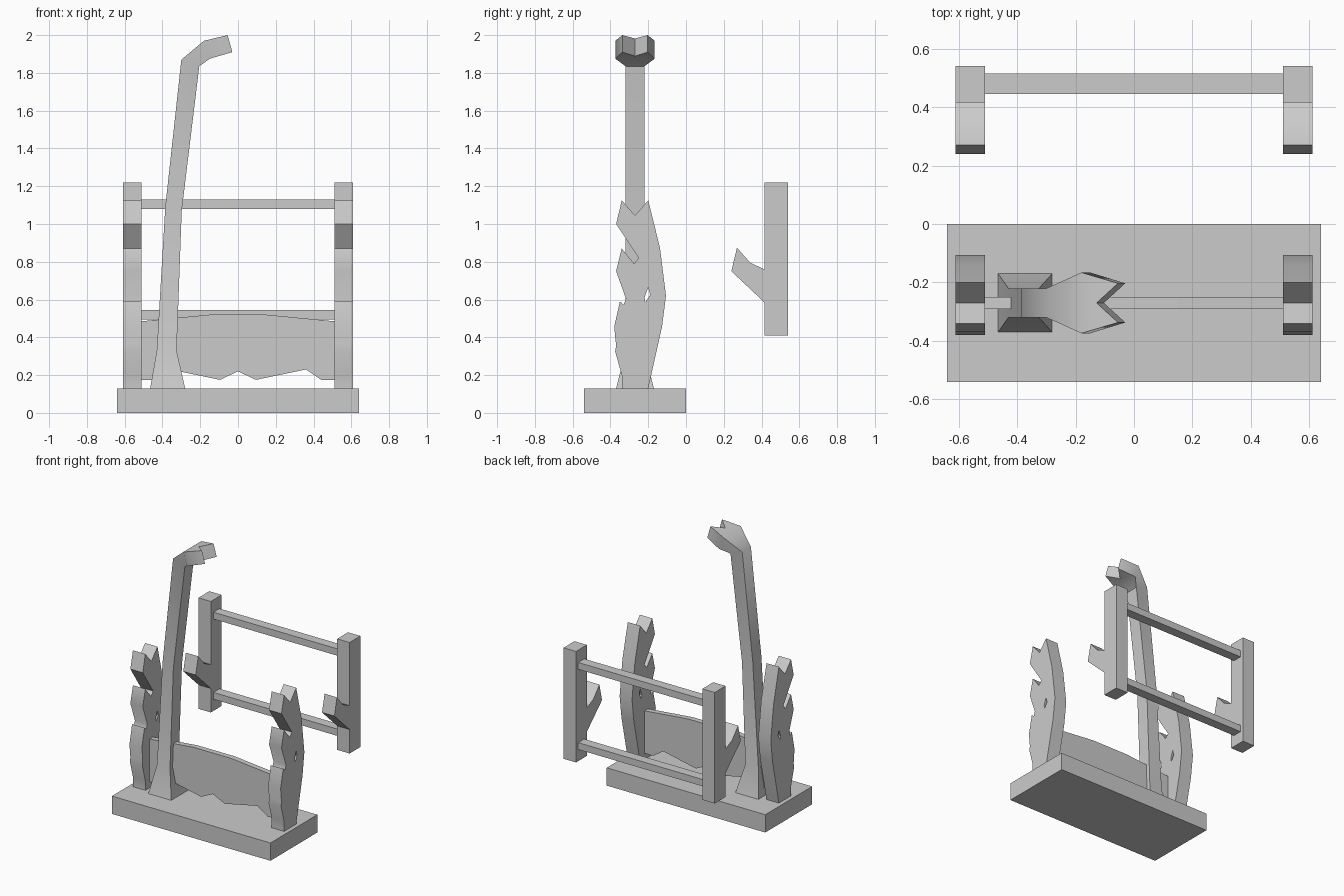
import bpy, math

if "Cube" in bpy.data.objects:
    bpy.data.objects.remove(bpy.data.objects["Cube"])


def mesh_object(name, verts, faces, smooth=False):
    me = bpy.data.meshes.new(name)
    me.from_pydata(verts, [], faces)
    bm_obj = bpy.data.objects.new(name, me)
    bpy.context.collection.objects.link(bm_obj)
    bpy.ops.object.select_all(action='DESELECT')
    bm_obj.select_set(True)
    bpy.context.view_layer.objects.active = bm_obj
    bpy.ops.object.mode_set(mode='EDIT')
    bpy.ops.mesh.select_all(action='SELECT')
    bpy.ops.mesh.normals_make_consistent(inside=False)
    bpy.ops.object.mode_set(mode='OBJECT')
    if smooth:
        bpy.ops.object.shade_smooth_by_angle(angle=math.radians(45))
    return bm_obj


def prism(name, profile, lo, hi, axis, smooth=False):
    """Extrude a (u, z) profile along x or y."""
    n = len(profile)
    verts = [(d, u, z) if axis == 'x' else (u, d, z)
             for d in (lo, hi) for u, z in profile]
    faces = [tuple(range(n)), tuple(range(n, 2 * n))]
    faces += [(i, (i + 1) % n, n + (i + 1) % n, n + i) for i in range(n)]
    return mesh_object(name, verts, faces, smooth)


def box(name, x0, x1, y0, y1, z0, z1):
    return prism(name, [(y0, z0), (y1, z0), (y1, z1), (y0, z1)], x0, x1, 'x')


def mirror(ob):
    ob.modifiers.new("mirror", 'MIRROR')


# Base slab
box("base", -0.64, 0.64, -0.54, 0.0, 0.0, 0.13)

# Notched side uprights with a small pierced hole
upright = prism("side_upright", [
    (-0.20, 0.13), (-0.127, 0.456), (-0.106, 0.62), (-0.138, 0.875),
    (-0.20, 1.125), (-0.27, 1.045), (-0.34, 1.125), (-0.37, 1.0),
    (-0.25, 0.82), (-0.275, 0.79), (-0.34, 0.87), (-0.37, 0.75),
    (-0.318, 0.605), (-0.33, 0.573), (-0.35, 0.59), (-0.38, 0.456),
    (-0.37, 0.355), (-0.375, 0.325), (-0.34, 0.20), (-0.34, 0.13)],
    0.51, 0.61, 'x', True)
cutter = prism("hole_cutter", [(-0.22, 0.61), (-0.20, 0.665),
                               (-0.19, 0.625), (-0.215, 0.585)], 0.4, 0.7, 'x')
cutter.hide_render = True
cutter.hide_set(True)
cut = upright.modifiers.new("hole", 'BOOLEAN')
cut.object = cutter
cut.operation = 'DIFFERENCE'
cut.solver = 'EXACT'
mirror(upright)

# Panel with arched top and ragged bottom
half = [(0.15, 0.52), (0.51, 0.485), (0.51, 0.175), (0.44, 0.175),
        (0.36, 0.23), (0.095, 0.175)]
panel = half + [(0.0, 0.22)] + [(-x, z) for x, z in reversed(half)]
prism("front_panel", panel, -0.29, -0.25, 'y')

# Rear rack: posts, hooks and rails
mirror(box("rear_post", 0.51, 0.61, 0.415, 0.54, 0.41, 1.22))
mirror(prism("rear_hook", [(0.415, 0.585), (0.24, 0.75), (0.27, 0.875),
                           (0.34, 0.795), (0.415, 0.76)], 0.51, 0.61, 'x', True))
for name, z in (("upper_rail", 1.08), ("lower_rail", 0.495)):
    box(name, -0.51, 0.51, 0.445, 0.515, z, z + 0.05)

# Leaning pole: rings of (left x, z, right x, z, half width), then a forked head
CY = -0.27
rings = [(-0.465, 0.13, -0.28, 0.13, 0.10), (-0.43, 0.33, -0.325, 0.33, 0.05),
         (-0.385, 1.09, -0.298, 1.07, 0.05), (-0.30, 1.87, -0.205, 1.835, 0.05),
         (-0.18, 1.97, -0.15, 1.875, 0.104)]
verts = []
for xa, za, xb, zb, w in rings:
    verts += [(xa, CY - w, za), (xa, CY + w, za), (xb, CY + w, zb), (xb, CY - w, zb)]
faces = [(0, 1, 2, 3)]
for r in range(len(rings) - 1):
    k = r * 4
    faces += [(k + i, k + (i + 1) % 4, k + 4 + (i + 1) % 4, k + 4 + i) for i in range(4)]
k, t = (len(rings) - 1) * 4, len(verts)
for x, z, xn, zn in ((-0.055, 2.0, -0.128, 1.982), (-0.03, 1.91, -0.103, 1.889)):
    verts += [(x, CY - 0.067, z), (xn, CY, zn), (x, CY + 0.067, z)]
faces += [(k, t, t + 1, t + 2, k + 1), (k + 3, t + 3, t + 4, t + 5, k + 2),
          (k, k + 3, t + 3, t), (k + 1, k + 2, t + 5, t + 2),
          (t, t + 1, t + 4, t + 3), (t + 1, t + 2, t + 5, t + 4)]
mesh_object("forked_pole", verts, faces, True)
